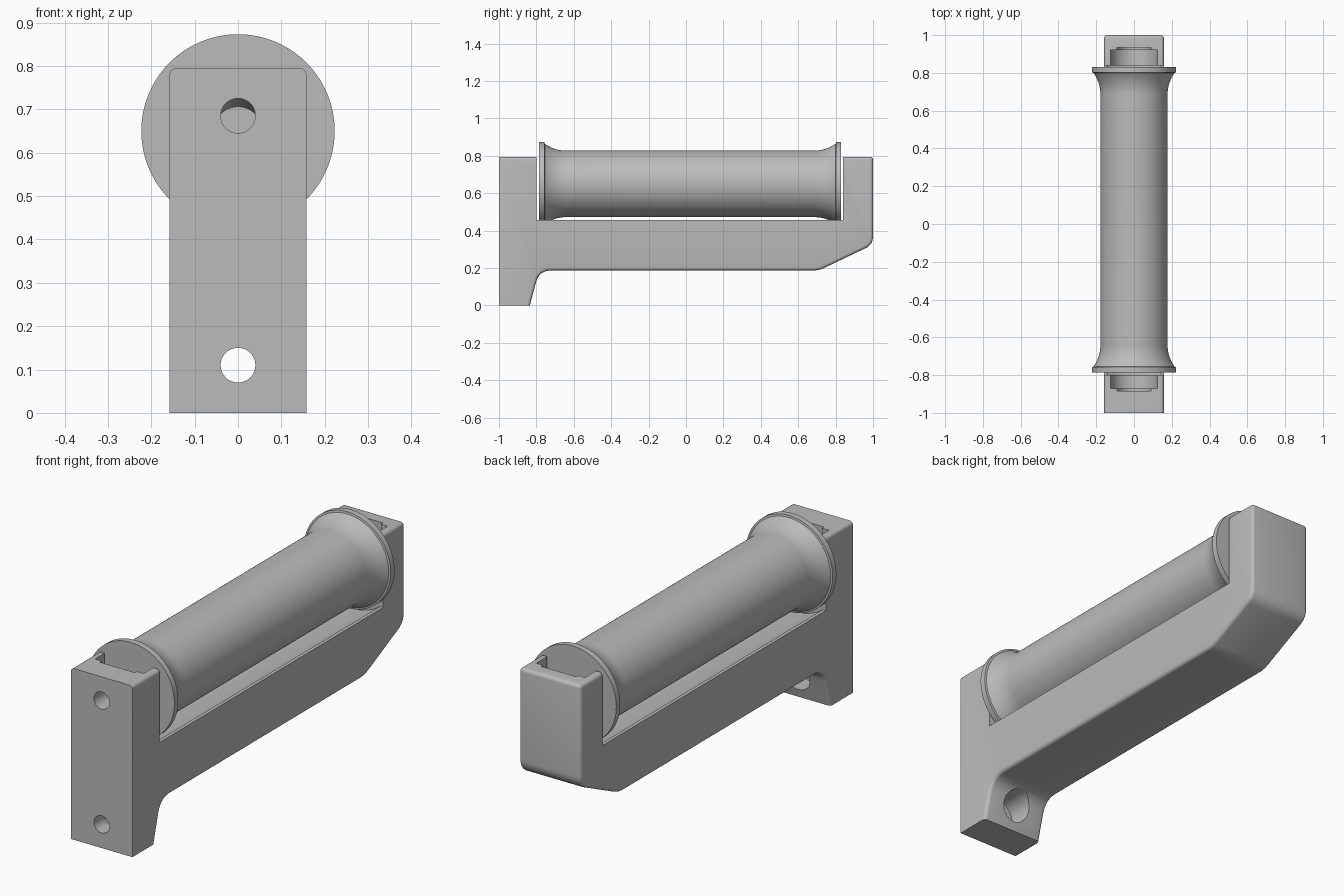
import bpy, bmesh, math
from mathutils import Vector

cube = bpy.data.objects.get("Cube")
if cube:
    bpy.data.objects.remove(cube, do_unlink=True)

grey = bpy.data.materials.new("plain grey")
grey.use_nodes = True
grey.diffuse_color = (0.5, 0.5, 0.5, 1)
grey.node_tree.nodes["Principled BSDF"].inputs["Base Color"].default_value = (0.5, 0.5, 0.5, 1)

HALF_W = 0.158
AXIS_Z = 0.65
GAP = (-0.80, 0.84)      # space between the two uprights


def make_object(name, bm):
    bmesh.ops.recalc_face_normals(bm, faces=bm.faces)
    mesh = bpy.data.meshes.new(name)
    bm.to_mesh(mesh)
    bm.free()
    mesh.materials.append(grey)
    obj = bpy.data.objects.new(name, mesh)
    bpy.context.collection.objects.link(obj)
    return obj


def fillet(before, corner, after, size, steps=8):
    """Rounded corner as points on a quadratic curve."""
    c = Vector(corner)
    a = c + (Vector(before) - c).normalized() * size
    b = c + (Vector(after) - c).normalized() * size
    return [a * (1 - t) ** 2 + c * 2 * t * (1 - t) + b * t * t
            for t in (i / steps for i in range(steps + 1))]


def box(x, y0, y1, z0, z1):
    bm = bmesh.new()
    bmesh.ops.create_cube(bm, size=1)
    for v in bm.verts:
        v.co = (v.co.x * 2 * x, y0 + (v.co.y + 0.5) * (y1 - y0), z0 + (v.co.z + 0.5) * (z1 - z0))
    return make_object("cutter", bm)


def revolve(name, profile, z, segments=96):
    """Solid of (y, radius) points turned round a y axis at height z."""
    bm = bmesh.new()
    rings = []
    for y, r in profile:
        rings.append([bm.verts.new((r * math.cos(a), y, z + r * math.sin(a)))
                      for a in (2 * math.pi * i / segments for i in range(segments))])
    for r0, r1 in zip(rings, rings[1:]):
        for i in range(segments):
            j = (i + 1) % segments
            bm.faces.new((r0[i], r0[j], r1[j], r1[i]))
    bm.faces.new(rings[0])
    bm.faces.new(rings[-1])
    return make_object(name, bm)


def rod(y0, y1, r, z, segments=64):
    return revolve("cutter", [(y0, r), (y1, r)], z, segments)


def cut(target, cutter):
    mod = target.modifiers.new("cut", "BOOLEAN")
    mod.operation = "DIFFERENCE"
    mod.solver = "EXACT"
    mod.object = cutter
    bpy.ops.object.select_all(action="DESELECT")
    bpy.context.view_layer.objects.active = target
    target.select_set(True)
    bpy.ops.object.modifier_apply(modifier=mod.name)
    bpy.data.objects.remove(cutter, do_unlink=True)


def smooth(obj):
    bpy.ops.object.select_all(action="DESELECT")
    bpy.context.view_layer.objects.active = obj
    obj.select_set(True)
    bpy.ops.object.shade_smooth_by_angle(angle=math.radians(30))


# Bracket: side outline pushed across the width
foot, knee = (-0.835, 0), (-0.785, 0.187)
ramp, heel = (0.71, 0.187), (1, 0.325)
top_back = (1, 0.795)
outline = [Vector((-1, 0)), Vector(foot)]
outline += fillet(foot, knee, ramp, 0.065)
outline += fillet(knee, ramp, heel, 0.03)
outline += fillet(ramp, heel, top_back, 0.045)
outline += [Vector(top_back), Vector((-1, 0.795))]
bm = bmesh.new()
face = bm.faces.new([bm.verts.new((-HALF_W, p.x, p.y)) for p in outline])
pushed = bmesh.ops.extrude_face_region(bm, geom=[face])["geom"]
bmesh.ops.translate(bm, vec=(2 * HALF_W, 0, 0),
                    verts=[g for g in pushed if isinstance(g, bmesh.types.BMVert)])

# Round every outer edge except those of the wall face and the foot
rounded = []
for e in bm.edges:
    a, b = (v.co for v in e.verts)
    along_x = abs(a.x - b.x) > 0.01
    on_wall = a.y < -0.999 and b.y < -0.999
    on_foot = a.z < 0.001 and b.z < 0.001
    top_rear = a.y > 0.999 and a.z > 0.79
    if (along_x and top_rear) or not (along_x or on_wall or on_foot):
        rounded.append(e)
bmesh.ops.bevel(bm, geom=rounded, offset=0.016, offset_type="OFFSET", segments=4,
                profile=0.5, affect="EDGES", clamp_overlap=True)
bracket = make_object("bracket", bm)

# Roller bay and the trough in its bed
cut(bracket, box(0.4, *GAP, 0.457, 1.2))
cut(bracket, rod(*GAP, 0.24, AXIS_Z, 96))

# Stepped, open-topped axle slots in both uprights
for inner, shallow, deep in ((-0.75, -0.87, -0.885), (0.79, 0.92, 0.935)):
    for end, r in ((shallow, 0.125), (deep, 0.09)):
        y0, y1 = sorted((inner, end))
        cut(bracket, rod(y0, y1, r, AXIS_Z))
        cut(bracket, box(r, y0, y1, AXIS_Z, 1.2))

# Screw holes, the lower one counterbored from behind
cut(bracket, rod(-1.1, -0.84, 0.04, 0.685))
cut(bracket, rod(-1.1, -0.6, 0.04, 0.11))
cut(bracket, rod(-0.92, -0.6, 0.07, 0.11))
smooth(bracket)

# Roller: flared ends, with a tapered recess in each end face
mid, half = 0.0225, 0.8075
end = [(half - 0.06, 0.056), (half, 0.08), (half, 0.223), (half - 0.028, 0.223)]
for i in range(11):
    a = math.radians(6 + 84 * i / 10)
    end.append((half - 0.13 + 0.1 * math.cos(a) - 0.02 * i / 10, 0.223 - 0.045 * math.sin(a)))
# hollow the flare so that it meets the barrel smoothly
for i in range(4, 15):
    t = (i - 4) / 10
    end[i] = (half - 0.03 - 0.11 * t, 0.178 + 0.036 * (1 - t) ** 2)
profile = [(mid - y, r) for y, r in end] + [(mid + y, r) for y, r in reversed(end)]
smooth(revolve("roller", profile, AXIS_Z))
